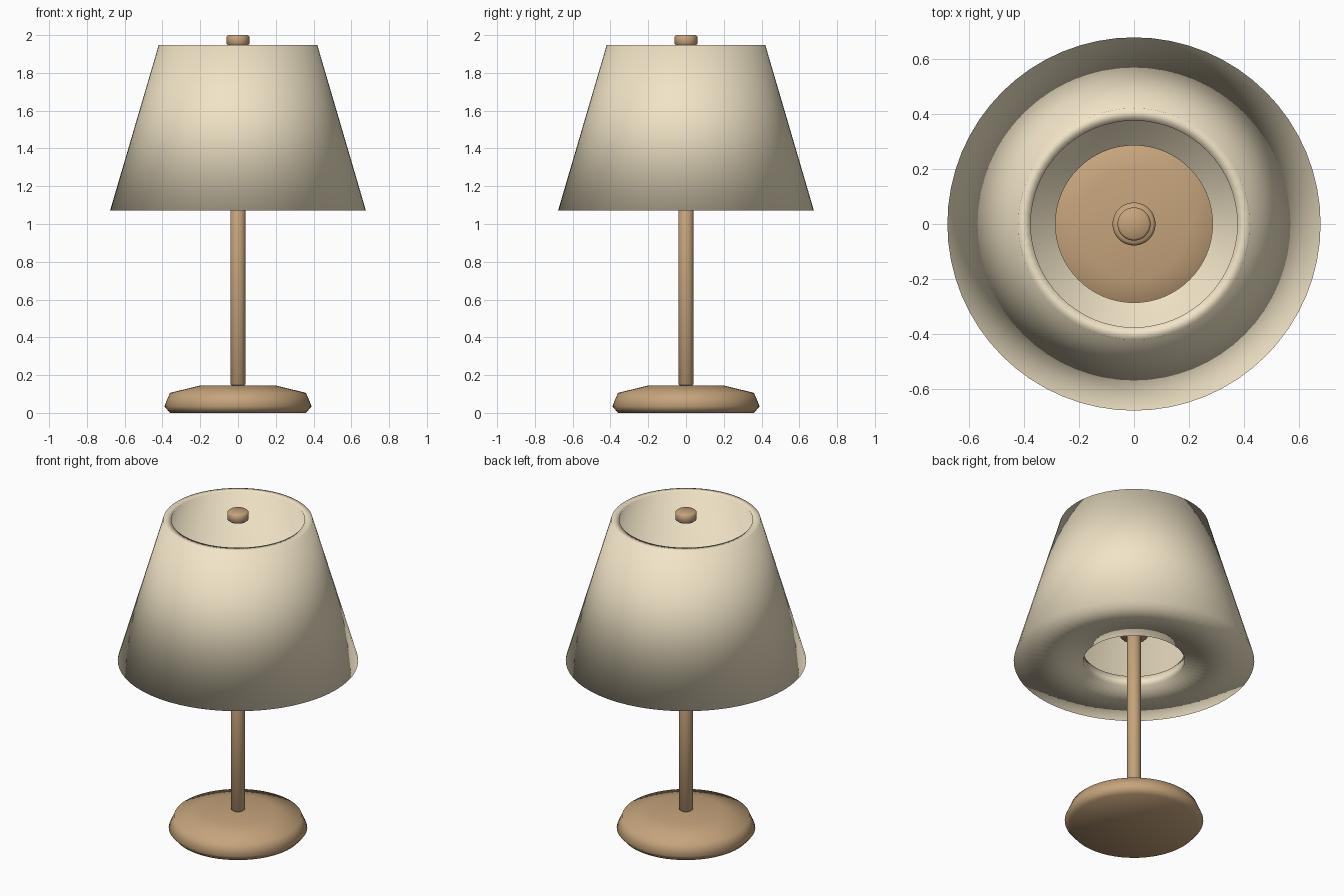
import bpy
import bmesh
import math

if "Cube" in bpy.data.objects:
    bpy.data.objects.remove(bpy.data.objects["Cube"])

SEGMENTS = 64


def material(name, color):
    mat = bpy.data.materials.new(name)
    mat.diffuse_color = color
    mat.use_nodes = True
    mat.node_tree.nodes["Principled BSDF"].inputs["Base Color"].default_value = mat.diffuse_color
    return mat


def lathe(name, profile, mat, closed=False, sharp_angle=None):
    """Revolve (radius, z) points around the z axis; radius 0 makes a pole."""
    bm = bmesh.new()
    rings = []
    for r, z in profile:
        if r == 0:
            rings.append([bm.verts.new((0, 0, z))] * SEGMENTS)
        else:
            angles = [2 * math.pi * i / SEGMENTS for i in range(SEGMENTS)]
            rings.append([bm.verts.new((r * math.cos(a), r * math.sin(a), z)) for a in angles])
    pairs = list(zip(rings, rings[1:]))
    if closed:
        pairs.append((rings[-1], rings[0]))
    for a, b in pairs:
        for i in range(SEGMENTS):
            j = (i + 1) % SEGMENTS
            bm.faces.new(list(dict.fromkeys((a[i], a[j], b[j], b[i]))))
    bmesh.ops.recalc_face_normals(bm, faces=bm.faces)
    mesh = bpy.data.meshes.new(name)
    bm.to_mesh(mesh)
    bm.free()
    mesh.materials.append(mat)
    obj = bpy.data.objects.new(name, mesh)
    bpy.context.collection.objects.link(obj)
    bpy.ops.object.select_all(action='DESELECT')
    obj.select_set(True)
    bpy.context.view_layer.objects.active = obj
    if sharp_angle is None:
        bpy.ops.object.shade_smooth()
    else:
        bpy.ops.object.shade_smooth_by_angle(angle=math.radians(sharp_angle))
    return obj


def rod(name, r, z0, z1, bevel, mat):
    """Solid cylinder with softened rims."""
    return lathe(name, [(0, z0), (r - bevel, z0), (r, z0 + bevel),
                        (r, z1 - bevel), (r - bevel, z1), (0, z1)], mat, sharp_angle=50)


wood = material("wood", (0.56, 0.37, 0.20, 1))
fabric = material("fabric", (0.88, 0.78, 0.57, 1))

# Domed base
lathe("base", [(0, 0), (0.36, 0), (0.39, 0.035), (0.36, 0.106), (0.20, 0.145), (0, 0.145)], wood)

# Stem, the bulb socket hidden inside the shade, and the knob at the top
rod("stem", 0.04, 0.145, 1.25, 0.008, wood)
rod("socket", 0.078, 1.225, 1.35, 0.01, wood)
rod("finial", 0.06, 1.945, 2.0, 0.008, wood)

# Hollow tapered shade: outer wall, top rim, inner wall, floor with a round hole
lathe("shade", [(0.677, 1.072), (0.42, 1.947), (0.375, 1.947),
                (0.61, 1.137), (0.285, 1.137), (0.285, 1.072)], fabric, closed=True)
